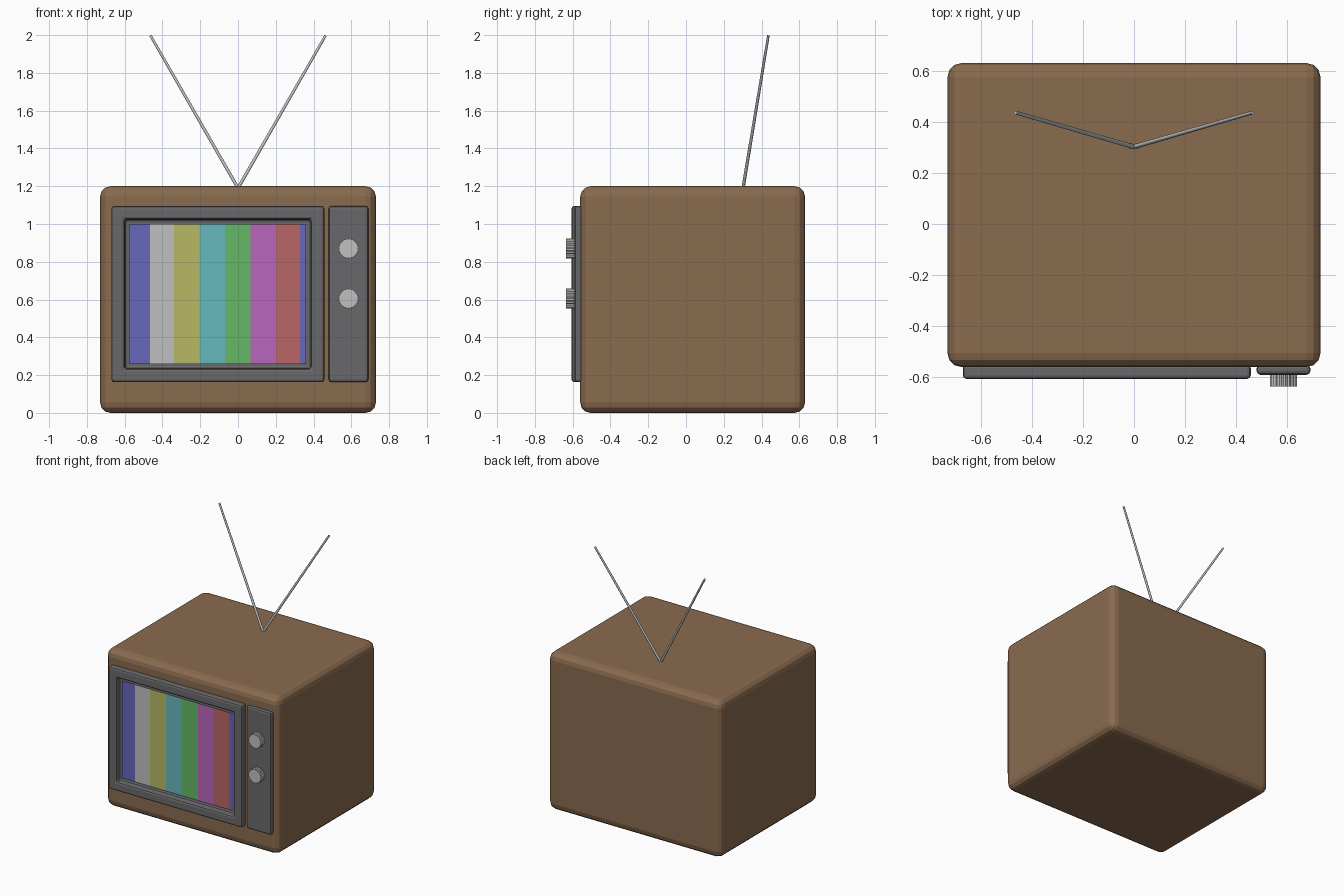
import bpy, bmesh, math
from mathutils import Vector

if "Cube" in bpy.data.objects:
    bpy.data.objects.remove(bpy.data.objects["Cube"])


def material(name, rgb):
    # sRGB 0-255 to linear
    m = bpy.data.materials.new(name)
    lin = [((c / 255 + 0.055) / 1.055) ** 2.4 for c in rgb]
    m.diffuse_color = (*lin, 1)
    m.use_nodes = True
    m.node_tree.nodes["Principled BSDF"].inputs["Base Color"].default_value = m.diffuse_color
    return m


brown = material("cabinet brown", (138, 107, 79))
grey = material("trim dark grey", (105, 105, 107))
silver = material("silver", (192, 192, 192))
bars = [material("bar " + n, c) for n, c in (
    ("blue", (103, 103, 188)), ("yellow", (185, 185, 102)),
    ("cyan", (102, 185, 188)), ("green", (102, 185, 102)),
    ("magenta", (186, 102, 188)), ("red", (186, 102, 102)))]
blue, yellow, cyan, green, magenta, red = bars


def finish(name, bm, mats, bevel=0, segments=3):
    bmesh.ops.recalc_face_normals(bm, faces=bm.faces)
    me = bpy.data.meshes.new(name)
    bm.to_mesh(me)
    bm.free()
    ob = bpy.data.objects.new(name, me)
    bpy.context.collection.objects.link(ob)
    for m in mats:
        me.materials.append(m)
    if bevel:
        b = ob.modifiers.new("rounded edges", 'BEVEL')
        b.width, b.segments, b.limit_method = bevel, segments, 'ANGLE'
    return ob


def box(lo, hi):
    bm = bmesh.new()
    bmesh.ops.create_cube(bm, size=1)
    for v in bm.verts:
        v.co = [lo[i] + (v.co[i] + 0.5) * (hi[i] - lo[i]) for i in range(3)]
    return bm


# Cabinet
finish("cabinet", box((-0.73, -0.56, 0), (0.73, 0.63, 1.2)), [brown], 0.055)

# Screen surround with a sunken opening
bm = box((-0.67, -0.606, 0.163), (0.457, -0.55, 1.095))
bm.faces.ensure_lookup_table()
front = min(bm.faces, key=lambda f: f.calc_center_median().y)
bmesh.ops.inset_region(bm, faces=[front], thickness=0.1)
hole = bmesh.ops.extrude_face_region(bm, geom=[front])
bmesh.ops.translate(bm, vec=(0, 0.04, 0),
                    verts=[g for g in hole["geom"] if isinstance(g, bmesh.types.BMVert)])
if front.is_valid:
    bm.faces.remove(front)
finish("screen_surround", bm, [grey], 0.014, 2)

# Picture: vertical colour bars
edges = [-0.575, -0.465, -0.34, -0.205, -0.07, 0.065, 0.2, 0.328, 0.36]
order = [blue, silver, yellow, cyan, green, magenta, red, blue]
mats = bars + [silver]
bm = bmesh.new()
cols = [[bm.verts.new((x, -0.575, z)) for z in (0.258, 1.0)] for x in edges]
for a, b, m in zip(cols, cols[1:], order):
    bm.faces.new((a[0], b[0], b[1], a[1])).material_index = mats.index(m)
finish("picture", bm, mats)

# Control panel
finish("control_panel", box((0.48, -0.59, 0.163), (0.69, -0.55, 1.095)), [grey], 0.014, 2)

# Ridged knobs
for name, z in (("upper_knob", 0.87), ("lower_knob", 0.605)):
    bm = bmesh.new()
    rim = []
    for i in range(40):
        r = 0.054 if i % 2 else 0.049
        a = math.tau * i / 40
        rim.append(bm.verts.new((0.585 + r * math.cos(a), -0.635, z + r * math.sin(a))))
    cap = bm.faces.new(rim)
    ext = bmesh.ops.extrude_face_region(bm, geom=[cap], use_keep_orig=True)
    bmesh.ops.translate(bm, vec=(0, 0.055, 0),
                        verts=[g for g in ext["geom"] if isinstance(g, bmesh.types.BMVert)])
    finish(name, bm, [silver])

# Antenna rods
for name, s in (("left_antenna", -1), ("right_antenna", 1)):
    start, end = Vector((0, 0.302, 1.19)), Vector((s * 0.463, 0.436, 1.997))
    d = end - start
    bm = bmesh.new()
    bmesh.ops.create_cone(bm, cap_ends=True, segments=12, radius1=0.009,
                          radius2=0.007, depth=d.length)
    rot = d.to_track_quat('Z', 'Y')
    for v in bm.verts:
        v.co = rot @ v.co + (start + end) / 2
    for f in bm.faces:
        f.smooth = len(f.verts) == 4
    finish(name, bm, [silver])
